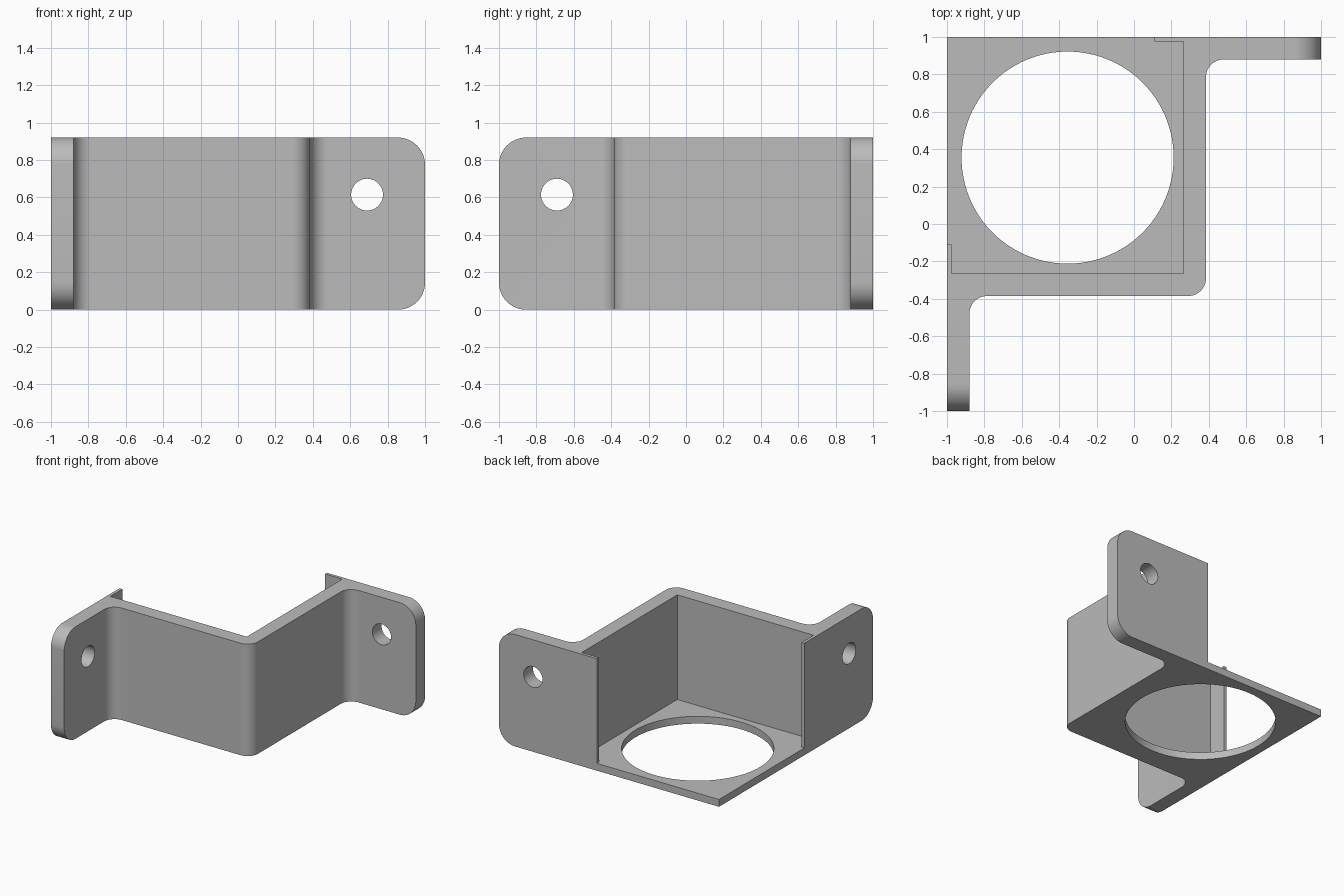
import bpy, bmesh, math
from mathutils import Vector, Matrix

if "Cube" in bpy.data.objects:
    bpy.data.objects.remove(bpy.data.objects["Cube"], do_unlink=True)

HEIGHT, FLOOR = 0.92, 0.06
OUT, INN = 0.385, 0.265      # outer and inner wall faces
FLANGE, LIP = 0.88, 0.975    # flange front face, thin lip face

grey = bpy.data.materials.new("plain grey")
grey.use_nodes = True
colour = (0.5, 0.5, 0.5, 1)
grey.diffuse_color = colour
grey.node_tree.nodes["Principled BSDF"].inputs["Base Color"].default_value = colour


def finish(name, bm):
    bmesh.ops.recalc_face_normals(bm, faces=bm.faces)
    mesh = bpy.data.meshes.new(name)
    bm.to_mesh(mesh)
    bm.free()
    mesh.materials.append(grey)
    obj = bpy.data.objects.new(name, mesh)
    bpy.context.collection.objects.link(obj)
    return obj


def prism(points, height):
    bm = bmesh.new()
    face = bm.faces.new([bm.verts.new((x, y, 0)) for x, y in points])
    new = bmesh.ops.extrude_face_region(bm, geom=[face])["geom"]
    bmesh.ops.translate(bm, vec=(0, 0, height),
                        verts=[v for v in new if isinstance(v, bmesh.types.BMVert)])
    return bm


def mirrored(points):
    """Reflect a profile across the bracket's diagonal."""
    return [(-y, -x) for x, y in reversed(points)]


def bevel(bm, test, radius):
    edges = [e for e in bm.edges if test(*e.verts)]
    bmesh.ops.bevel(bm, geom=edges, offset=radius, segments=14,
                    profile=0.5, affect='EDGES')


def boolean(target, other, operation):
    mod = target.modifiers.new(operation.lower(), 'BOOLEAN')
    mod.object, mod.operation, mod.solver = other, operation, 'EXACT'
    bpy.context.view_layer.objects.active = target
    bpy.ops.object.modifier_apply(modifier=mod.name)
    bpy.data.objects.remove(other, do_unlink=True)


def cylinder(name, radius, centre, rotation=Matrix()):
    bm = bmesh.new()
    bmesh.ops.create_cone(bm, cap_ends=True, segments=96, radius1=radius,
                          radius2=radius, depth=0.5,
                          matrix=Matrix.Translation(centre) @ rotation)
    cutter = finish(name, bm)
    cutter.hide_render = True
    return cutter


# Folded wall: two flanges joined by an L-shaped corner
outer = [(1, 1), (1, FLANGE), (OUT, FLANGE)]
inner = [(INN, LIP), (0.11, LIP), (0.11, 1)]
profile = (outer + [(OUT, -OUT)] + mirrored(outer)
           + mirrored(inner) + [(INN, -INN)] + inner)
bm = prism(profile, HEIGHT)

# Rounded folds at the outer corner and where the flanges meet the walls
folds = [(OUT, FLANGE), (OUT, -OUT), (-FLANGE, -OUT)]
bevel(bm, lambda a, b: (a.co - b.co).xy.length < 1e-4 and any(
    (a.co.xy - Vector(f)).length < 1e-4 for f in folds), 0.095)

# Rounded flange ends
bevel(bm, lambda a, b: abs(a.co.z - b.co.z) < 1e-4 and (
    min(a.co.x, b.co.x) > 0.999 or max(a.co.y, b.co.y) < -0.999), 0.145)
bracket = finish("corner_bracket", bm)

# Floor plate joined to the wall
mid = (INN + OUT) / 2 - 0.02
floor = finish("floor_plate", prism([(-1, 1), (-1, -mid), (mid, -mid), (mid, 1)], FLOOR))
boolean(bracket, floor, 'UNION')

# Large floor opening and one screw hole in each flange
centre = -0.355
boolean(bracket, cylinder("floor_opening", 0.567, (centre, -centre, 0)), 'DIFFERENCE')
for axis, pos in (('X', (0.69, 0.94, 0.615)), ('Y', (-0.94, -0.69, 0.615))):
    hole = cylinder("screw_hole", 0.085, pos, Matrix.Rotation(math.pi / 2, 4, axis))
    boolean(bracket, hole, 'DIFFERENCE')

# Smooth rounds, sharp corners
bpy.ops.object.select_all(action='DESELECT')
bracket.select_set(True)
bpy.context.view_layer.objects.active = bracket
bpy.ops.object.shade_smooth_by_angle(angle=math.radians(30))
